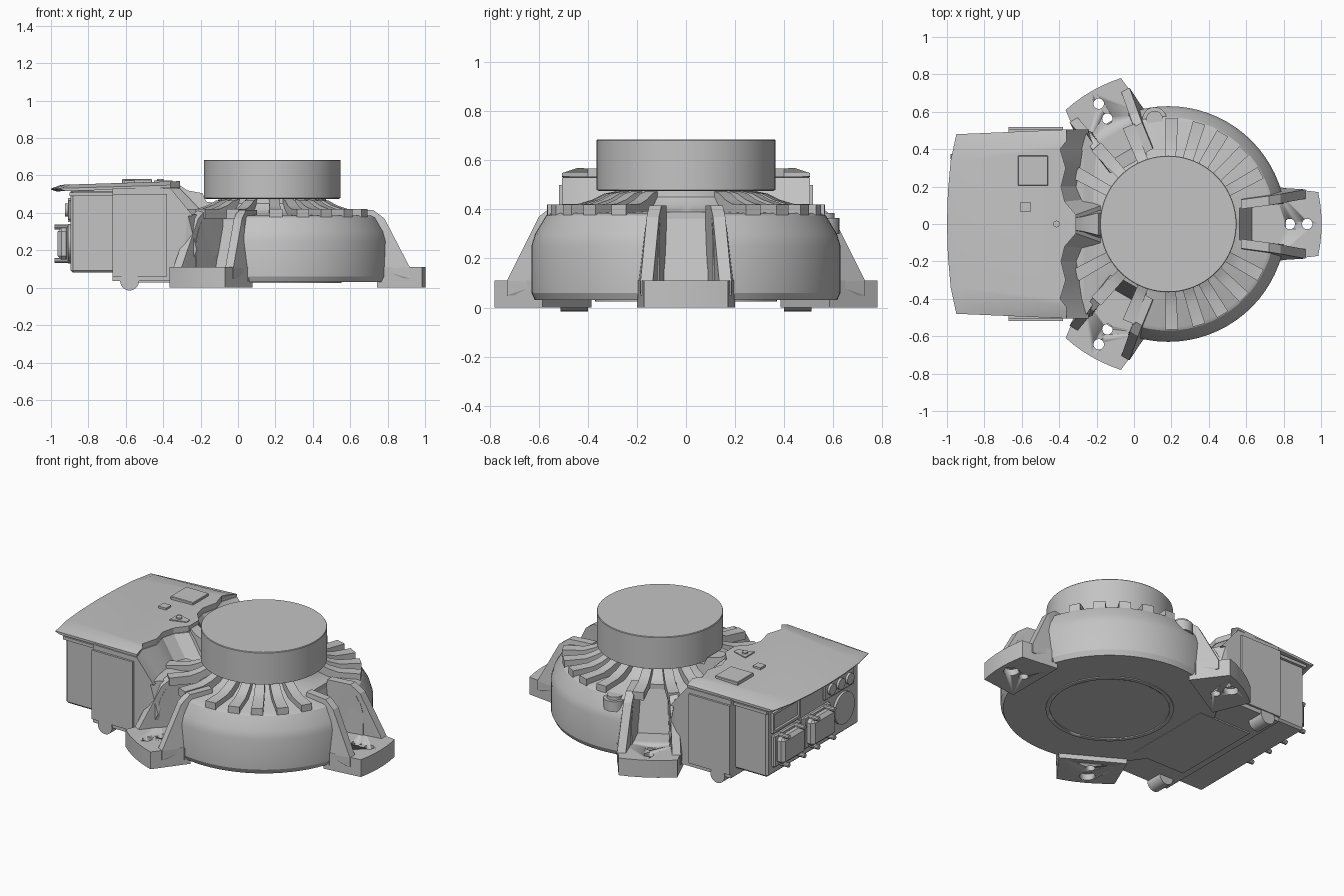
import bpy, bmesh
from math import sin, cos, pi, radians
from mathutils import Vector, Matrix

cube = bpy.data.objects.get("Cube")
if cube:
    bpy.data.objects.remove(cube, do_unlink=True)

gray = bpy.data.materials.new("machined gray")
gray.use_nodes = True
gray.diffuse_color = (0.55, 0.55, 0.55, 1)
gray.node_tree.nodes["Principled BSDF"].inputs["Base Color"].default_value = (0.55, 0.55, 0.55, 1)

CX = 0.183  # axis of the round body


def finish(name, bm, spin=None, smooth=True):
    """Turn a bmesh into an object; spin places it around the body axis."""
    if spin is not None:
        place = Matrix.Translation((CX, 0, 0)) @ Matrix.Rotation(radians(spin), 4, 'Z')
        bmesh.ops.transform(bm, matrix=place, verts=bm.verts)
    bmesh.ops.recalc_face_normals(bm, faces=bm.faces)
    me = bpy.data.meshes.new(name)
    bm.to_mesh(me)
    bm.free()
    me.materials.append(gray)
    ob = bpy.data.objects.new(name, me)
    bpy.context.collection.objects.link(ob)
    if smooth:
        bpy.ops.object.select_all(action='DESELECT')
        ob.select_set(True)
        bpy.context.view_layer.objects.active = ob
        bpy.ops.object.shade_smooth_by_angle(angle=radians(25))
    return ob


def hull(name, pts, spin=None):
    bm = bmesh.new()
    for p in pts:
        bm.verts.new(p)
    res = bmesh.ops.convex_hull(bm, input=bm.verts)
    junk = {g for g in res["geom_interior"] + res["geom_unused"] if isinstance(g, bmesh.types.BMVert)}
    bmesh.ops.delete(bm, geom=list(junk), context='VERTS')
    return finish(name, bm, spin, smooth=False)


def box(name, x0, x1, y0, y1, z0, z1, bevel=0):
    bm = bmesh.new()
    bmesh.ops.create_cube(bm, size=1)
    for v in bm.verts:
        v.co = ((x0 + x1) / 2 + v.co.x * (x1 - x0), (y0 + y1) / 2 + v.co.y * (y1 - y0),
                (z0 + z1) / 2 + v.co.z * (z1 - z0))
    if bevel:
        bmesh.ops.bevel(bm, geom=bm.edges[:], offset=bevel, segments=1, affect='EDGES')
    return finish(name, bm, smooth=False)


def rod(name, a, b, r, segs=24, r2=None, spin=None):
    """Cylinder or cone from point a to point b."""
    a, b = Vector(a), Vector(b)
    bm = bmesh.new()
    turn = (b - a).to_track_quat('Z', 'Y').to_matrix().to_4x4()
    bmesh.ops.create_cone(bm, cap_ends=True, segments=segs, radius1=r, radius2=r if r2 is None else r2,
                          depth=(b - a).length, matrix=Matrix.Translation((a + b) / 2) @ turn)
    return finish(name, bm, spin)


def loft(name, rings, spin=None):
    bm = bmesh.new()
    rows = [[bm.verts.new(p) for p in ring] for ring in rings]
    n = len(rows[0])
    for lo, hi in zip(rows, rows[1:]):
        for i in range(n):
            bm.faces.new((lo[i], lo[(i + 1) % n], hi[(i + 1) % n], hi[i]))
    bm.faces.new(rows[0][::-1])
    bm.faces.new(rows[-1])
    return finish(name, bm, spin)


def lathe(name, profile, segs=72):
    return loft(name, [[(r * cos(2 * pi * i / segs), r * sin(2 * pi * i / segs), z)
                        for i in range(segs)] for r, z in profile], spin=0)


def cut(ob, *cutters):
    """Subtract the cutters and bake the result."""
    for c in cutters:
        mod = ob.modifiers.new("cut", 'BOOLEAN')
        mod.operation, mod.solver, mod.object = 'DIFFERENCE', 'EXACT', c
        bpy.context.view_layer.update()
        ev = ob.evaluated_get(bpy.context.evaluated_depsgraph_get())
        baked = bpy.data.meshes.new_from_object(ev)
        ob.modifiers.clear()
        ob.data = baked
        bpy.data.objects.remove(c, do_unlink=True)


# Round body, rotor drum and underside ring
body = lathe("round_body", [(0.615, 0.03), (0.63, 0.06), (0.63, 0.25), (0.615, 0.30), (0.57, 0.375),
                            (0.55, 0.385), (0.38, 0.39), (0.32, 0.42), (0.29, 0.45), (0.285, 0.49)])
lathe("rotor_drum", [(0.355, 0.475), (0.365, 0.48), (0.365, 0.68), (0.362, 0.684)], 96)
ring = lathe("underside_ring", [(0.37, 0.024), (0.37, 0.04)])
cut(ring, rod("ring_cutter", (CX, 0, 0), (CX, 0, 0.1), 0.345, 72))

# Mounting feet with side ribs
FEET = (0, 120, 240)
for a in FEET:
    cut(body, hull("notch", [(x, s * w, z) for s in (-1, 1) for x, w, z in (
        (0.38, 0.085, 0.36), (0.38, 0.085, 0.6), (0.45, 0.09, 0.1), (0.9, 0.14, 0.1), (0.9, 0.14, 0.6))], a))
    arc = [(0.82 * cos(radians(t)), 0.82 * sin(radians(t))) for t in range(-12, 13, 4)]
    outline = [(0.56, -0.2)] + arc + [(0.56, 0.2)]
    foot = loft("mounting_foot", [[(x, y, z) for x, y in outline] for z in (0, 0.11)], a)
    for x in (0.65, 0.743):
        cut(foot, rod("bolt_hole", (x, 0, -0.1), (x, 0, 0.2), 0.028, spin=a))
    cut(foot, rod("counterbore", (0.743, 0, -0.1), (0.743, 0, 0.04), 0.045, spin=a))
    hull("foot_root", [(x, s * w, z) for s in (-1, 1) for x, w in ((0.42, 0.14), (0.6, 0.2))
                       for z in (0.032, 0.108)], a)
    for s in (-1, 1):
        hull("foot_rib", [(x, s * y, z) for x, y0, y1, z in (
            (0.39, 0.08, 0.13, 0.2), (0.39, 0.08, 0.13, 0.415), (0.54, 0.1, 0.15, 0.415), (0.6, 0.11, 0.16, 0.37),
            (0.735, 0.135, 0.185, 0.11), (0.735, 0.135, 0.185, 0.05), (0.39, 0.09, 0.16, 0.05),
            (0.56, 0.11, 0.195, 0.1)) for y in (y0, y1)], a)

# Cooling fins, curving up toward the drum
fin_profile = [(0.565, 0.37), (0.565, 0.42), (0.44, 0.422), (0.38, 0.44), (0.33, 0.465), (0.28, 0.475),
               (0.28, 0.40), (0.38, 0.37)]
for a in (29, 44, 59, 73, 88, 112, 133, 151):
    for s in (-1, 1):
        loft("cooling_fin", [[(r, y * (0.55 + 0.8 * r), z) for r, z in fin_profile] for y in (-0.034, 0.034)], s * a)

# Sensor boss on the body shoulder
rod("shoulder_boss", (0.11, 0.56, 0.3), (0.11, 0.56, 0.365), 0.065)
rod("shoulder_plug", (0.11, 0.56, 0.36), (0.11, 0.56, 0.385), 0.045)


def mirrored(half):
    return half + [(x, -y) for x, y in reversed(half)]


# Electronics housing: lower block, scooped upper wall, end box
main = hull("housing_block", [(x, s * w, z) for s in (-1, 1) for x, w, z in (
    (-0.67, 0.505, 0.035), (-0.3, 0.505, 0.035), (-0.67, 0.505, 0.4), (-0.27, 0.505, 0.4),
    (-0.22, 0.49, 0.2), (-0.2, 0.4, 0.385), (-0.2, 0.4, 0.035))])
low = mirrored([(-0.67, 0.505), (-0.24, 0.505), (-0.265, 0.4), (-0.28, 0.3), (-0.3, 0.2), (-0.27, 0.13), (-0.17, 0.1)])
top = mirrored([(-0.67, 0.505), (-0.36, 0.505), (-0.395, 0.4), (-0.365, 0.3), (-0.39, 0.2), (-0.37, 0.12),
                (-0.31, 0.05)])
loft("housing_scooped_wall", [[(x, y, z) for x, y in o] for o, z in ((low, 0.384), (top, 0.53))])
box("end_box", -0.895, -0.6, -0.46, 0.46, 0.08, 0.525, 0.012)
for s in (-1, 1):
    box("side_flange", -0.67, -0.38, s * 0.51 - 0.008, s * 0.51 + 0.008, 0.06, 0.5)
    rod("cable_tab", (-0.58, s * 0.4, 0.035), (-0.58, s * 0.512, 0.035), 0.05)
    box("end_box_rail", -0.9, -0.67, s * 0.465 - 0.012, s * 0.465 + 0.012, 0.49, 0.51)

# Lid with a bowed outer edge, chamfered sides and scooped inner edge
half = [(-1.0, 0.0), (-0.995, 0.17), (-0.98, 0.34), (-0.95, 0.48)] + [p for p in top if p[1] > 0][1:]
lid_out = half[1:] + [(x, -y) for x, y in reversed(half)]
slope = lambda x: 0.02 * (x + 1) / 0.7


def lid_ring(z, inset_y, inset_x):
    return [(x + (inset_x if x < -0.9 else 0), max(-inset_y, min(inset_y, y)), z + slope(x)) for x, y in lid_out]


loft("lid", [lid_ring(0.515, 0.6, 0.03), lid_ring(0.525, 0.6, 0), lid_ring(0.53, 0.6, 0), lid_ring(0.55, 0.445, 0.055)])

# Bridge carrying the cable from lid to drum neck
loft("cable_bridge", [[(x, w, z0), (x, w * 0.8, z1), (x, -w * 0.8, z1), (x, -w, z0)] for x, w, z0, z1 in (
    (-0.40, 0.06, 0.38, 0.565), (-0.33, 0.04, 0.38, 0.56), (-0.27, 0.05, 0.38, 0.52),
    (-0.19, 0.075, 0.38, 0.505), (-0.17, 0.075, 0.38, 0.46), (-0.1, 0.07, 0.38, 0.45))])

# Small pads on the lid
box("large_pad", -0.62, -0.46, 0.205, 0.365, 0.55, 0.58, 0.003)
box("small_pad", -0.607, -0.553, 0.065, 0.117, 0.55, 0.574)
hull("clamp_plate", [(x, s * w, z) for s in (-1, 1) for z in (0.55, 0.573) for x, w in ((-0.45, 0.045), (-0.35, 0.018))])
rod("clamp_screw", (-0.415, 0, 0.56), (-0.415, 0, 0.582), 0.018, 16)

# Connectors on the end box
for y in (0.28, -0.02):
    box("connector_base", -0.915, -0.88, y - 0.135, y + 0.135, 0.13, 0.335, 0.008)
    box("connector_cover", -0.965, -0.9, y - 0.115, y + 0.115, 0.15, 0.32, 0.02)
    for dy in (-0.08, 0.08):
        for z in (0.145, 0.325):
            rod("connector_latch", (-0.98, y + dy, z), (-0.9, y + dy, z), 0.014, 10)
for y0, y1, z0, z1 in ((0.14, 0.42, 0.465, 0.48), (0.14, 0.42, 0.35, 0.365), (0.14, 0.155, 0.35, 0.48),
                       (0.405, 0.42, 0.35, 0.48)):
    box("display_frame", -0.91, -0.88, y0, y1, z0, z1)
box("port_plate", -0.91, -0.88, -0.4, -0.1, 0.36, 0.47, 0.006)
for y in (-0.16, -0.25, -0.34):
    rod("port_plug", (-0.925, y, 0.415), (-0.9, y, 0.415), 0.035, 16)
rod("round_port", (-0.91, -0.3, 0.24), (-0.88, -0.3, 0.24), 0.1, 32)

# Underside cover plate
box("underside_cover", -0.62, -0.25, -0.3, 0.3, 0.027, 0.04)
